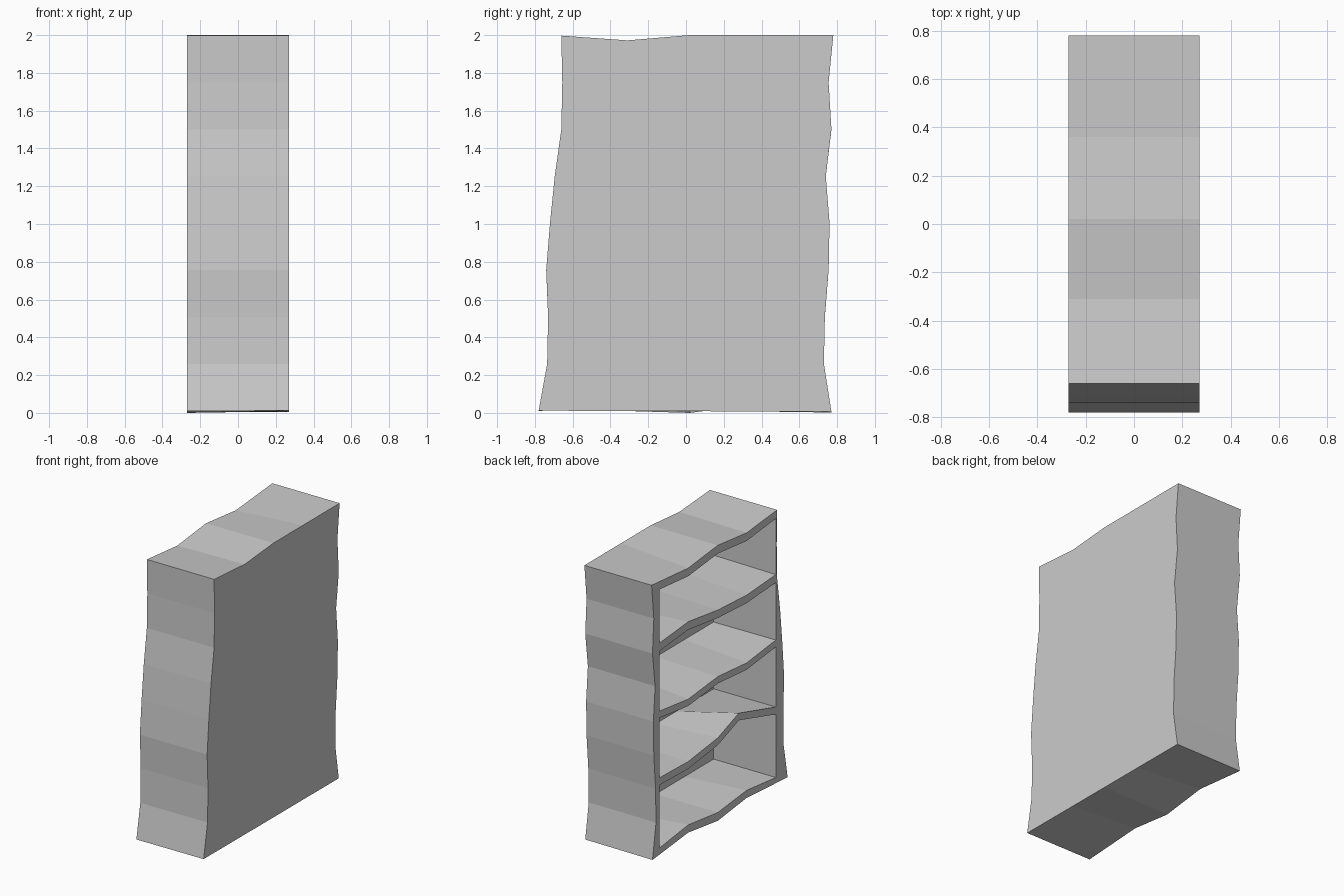
import bpy

if "Cube" in bpy.data.objects:
    bpy.data.objects.remove(bpy.data.objects["Cube"])

X_FRONT, X_BACK, X_INNER = -0.27, 0.27, 0.23
Y_LEFT, Y_RIGHT = -0.645, 0.69


def make(name, verts, faces):
    me = bpy.data.meshes.new(name)
    me.from_pydata(verts, [], faces)
    ob = bpy.data.objects.new(name, me)
    bpy.context.collection.objects.link(ob)
    import bmesh
    bm = bmesh.new()
    bm.from_mesh(me)
    bmesh.ops.recalc_face_normals(bm, faces=bm.faces)
    bm.to_mesh(me)
    bm.free()
    return ob


def at_x(x, loop):
    return [(x, y, z) for y, z in loop]


def bridge(a, b, n):
    """Closed strip of quads between two loops starting at a and b."""
    return [(a + i, a + (i + 1) % n, b + (i + 1) % n, b + i) for i in range(n)]


# Case: warped side outlines, bottom to top, at even heights
left_y = [-.78, -.735, -.73, -.74, -.72, -.695, -.66, -.655, -.66]
right_y = [.77, .73, .735, .755, .76, .74, .77, .755, .78]
mid_y = [-.31, .02, .36]


def ring(bottom, top, left, right):
    """Loop round the case: bottom, right side, top, left side."""
    n = len(left) - 1

    def side(ys):
        return [(ys[i], bottom[0] + (top[0] - bottom[0]) * i / n) for i in range(1, n)]

    return ([(left[0], bottom[0])] + list(zip(mid_y, bottom[1:4])) + [(right[0], bottom[4])]
            + side(right) + [(right[n], top[4])] + list(zip(mid_y[::-1], top[3:0:-1]))
            + [(left[n], top[0])] + side(left)[::-1])


outer_front = ring([.01, .04, 0, .044, .002], [1.997, 1.964, 2, 1.964, 2], left_y, right_y)
outer_back = ring([.012, .01, .009, .008, .006], [1.997, 1.972, 2, 2, 2], left_y, right_y)
in_l, in_r = [Y_LEFT] * 9, [Y_RIGHT] * 9
inner_front = ring([.06, .095, .06, .10, .058], [1.94, 1.905, 1.94, 1.905, 1.935], in_l, in_r)
inner_back = ring([.06] * 5, [1.94, 1.915, 1.94, 1.94, 1.94], in_l, in_r)

n = len(outer_front)
make("bookcase_body",
     at_x(X_BACK, outer_back) + at_x(X_FRONT, outer_front)
     + at_x(X_FRONT, inner_front) + at_x(X_INNER, inner_back),
     bridge(0, n, n) + bridge(n, 2 * n, n) + bridge(2 * n, 3 * n, n)
     + [tuple(range(n)), tuple(range(3 * n, 4 * n))])

# Shelves: wavy front edge, straight back edge
shelves = {
    "upper_shelf": ([-.31, .02, .36], [1.533, 1.512, 1.53, 1.575, 1.545], 1.54, .058),
    "middle_shelf": ([-.31, .02, .36], [1.058, 1.02, 1.047, 1.013, 1.052], 1.055, .05),
    "lower_shelf": ([-.22, .02, .36], [.572, .69, .602, .56, .568], .57, .053),
}
for name, (ys, front, back, thick) in shelves.items():
    ys = [Y_LEFT] + ys + [Y_RIGHT]
    top = list(zip(ys, front))
    flat = [(y, back) for y in ys]
    a = top + [(y, z - thick) for y, z in reversed(top)]
    b = flat + [(y, z - thick) for y, z in reversed(flat)]
    k = len(a)
    make(name, at_x(X_FRONT, a) + at_x(X_INNER, b),
         bridge(0, k, k) + [tuple(range(k)), tuple(range(k, 2 * k))])
